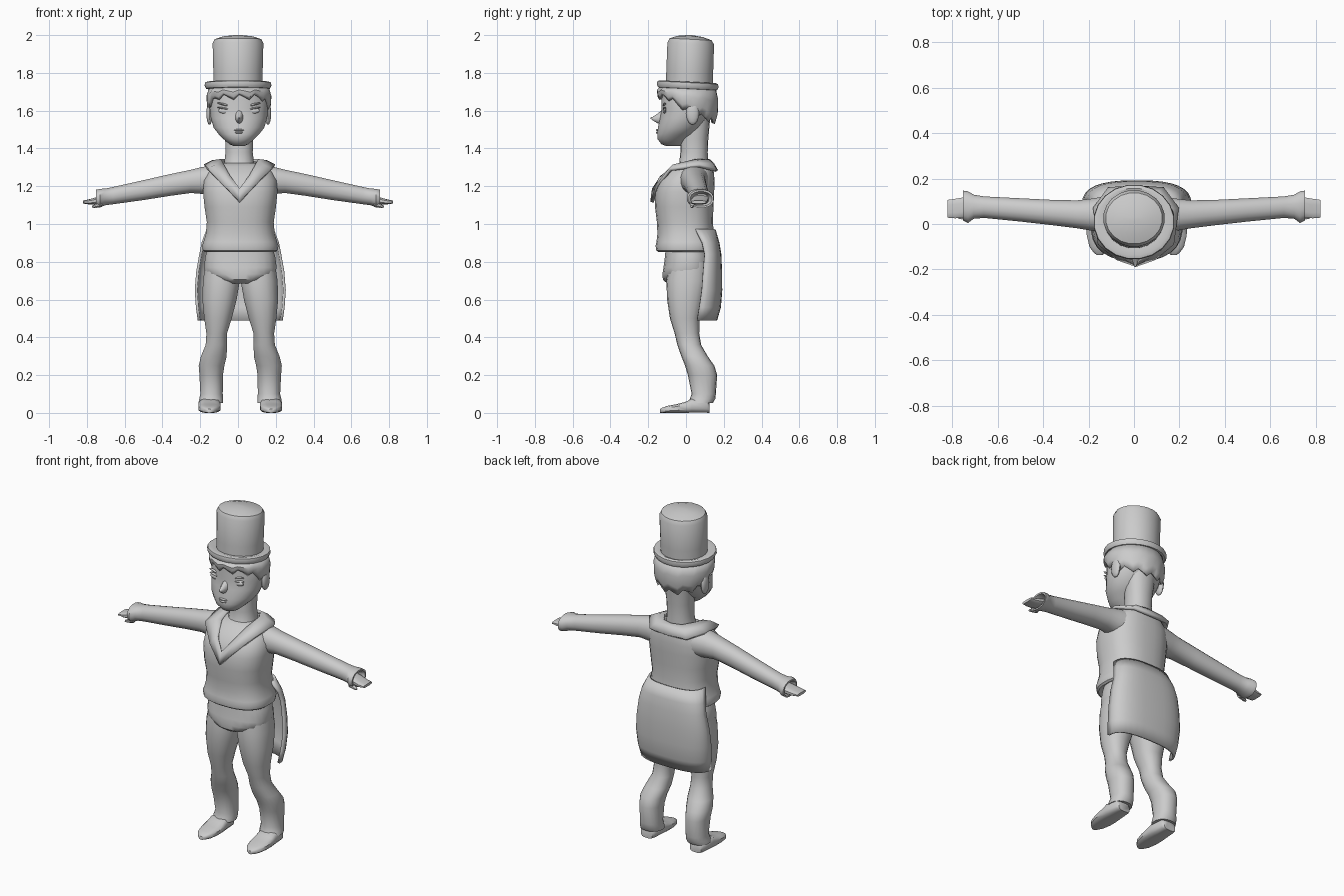
import bpy, bmesh, math
from mathutils import Vector

grey = bpy.data.materials.new("plain_grey")
grey.diffuse_color = (0.6, 0.6, 0.6, 1)
OFF = 0.012          # the body sits slightly off the centre line


def finish(name, bm, angle=42, solid=0, outward=True):
    bmesh.ops.recalc_face_normals(bm, faces=bm.faces)
    me = bpy.data.meshes.new(name)
    bm.to_mesh(me)
    bm.free()
    for p in me.polygons:
        p.use_smooth = True
    me.set_sharp_from_angle(angle=math.radians(angle))
    me.materials.append(grey)
    ob = bpy.data.objects.new(name, me)
    bpy.context.collection.objects.link(ob)
    if solid:
        m = ob.modifiers.new("thickness", 'SOLIDIFY')
        m.thickness = solid
        m.offset = 0
    return ob


def skin(bm, rows, closed=True, caps=True):
    """Bridge rows of points with quads."""
    vs = [[bm.verts.new(p) for p in r] for r in rows]
    n = len(vs[0])
    for a, b in zip(vs, vs[1:]):
        for i in range(n if closed else n - 1):
            j = (i + 1) % n
            bm.faces.new((a[i], a[j], b[j], b[i]))
    if caps:
        bm.faces.new(vs[0])
        bm.faces.new(vs[-1])


def ring(axis, t, a0, a1, b0, b1, n, p):
    """Rounded section perpendicular to an axis, spanning a0..a1 and b0..b1."""
    pts = []
    for i in range(n):
        th = 2 * math.pi * (i + 0.5) / n
        c, s = math.cos(th), math.sin(th)
        a = (a0 + a1) / 2 + (a1 - a0) / 2 * math.copysign(abs(c) ** (2 / p), c)
        b = (b0 + b1) / 2 + (b1 - b0) / 2 * math.copysign(abs(s) ** (2 / p), s)
        pts.append({'x': (t, a, b), 'y': (a, t, b), 'z': (a, b, t)}[axis])
    return pts


def loft(name, axis, rings, n=24, p=2.2, sx=1, dx=0, tilt=0, angle=42):
    bm = bmesh.new()
    skin(bm, [[(sx * x + dx, y, z - tilt * (y - 0.02)) for x, y, z in ring(axis, *r, n, p)]
              for r in rings])
    return finish(name, bm, angle)


def upright(name, rows, **kw):
    """Loft along z from rows of (z, half width, front y, back y)."""
    return loft(name, 'z', [(z, -w, w, f, b) for z, w, f, b in rows], **kw)


def ball(name, loc, size, rot=0):
    bm = bmesh.new()
    bmesh.ops.create_uvsphere(bm, u_segments=14, v_segments=8, radius=1)
    for v in bm.verts:
        v.co = Vector([a * b for a, b in zip(v.co, size)])
    ob = finish(name, bm)
    ob.location = loc
    ob.rotation_euler[1] = rot
    return ob


# Top hat
upright("hat_crown", [(1.73, .132, -.108, .143), (1.80, .132, -.106, .145), (1.955, .136, -.100, .15),
                      (1.978, .125, -.088, .138), (1.993, .08, -.045, .09), (2.0, .02, .012, .034)],
        n=20, p=2, tilt=.05)
upright("hat_brim", [(1.713, .155, -.135, .155), (1.716, .170, -.150, .168), (1.732, .179, -.157, .174),
                     (1.748, .176, -.153, .172), (1.753, .160, -.138, .158), (1.745, .13, -.105, .14)],
        n=20, p=2, tilt=.05)

# Head and neck
upright("head", [(1.413, .028, -.105, -.03), (1.422, .05, -.13, -.015), (1.45, .083, -.152, .01),
                 (1.475, .108, -.153, .05), (1.51, .135, -.15, .085), (1.56, .150, -.138, .12),
                 (1.61, .156, -.130, .138), (1.66, .156, -.132, .145), (1.72, .14, -.125, .14)],
        p=2.1, dx=.005)
upright("neck", [(1.22, .11, -.10, .12), (1.28, .092, -.06, .12), (1.32, .08, -.036, .118),
                 (1.38, .073, -.03, .115), (1.45, .075, -.03, .118), (1.58, .09, -.02, .13)], n=18, dx=.006)

# Hair: ragged rim, low at the back and high over the forehead
bm = bmesh.new()
rows = [[], [], [], []]
N = 36
for i in range(N):
    th = 2 * math.pi * i / N
    c, s = math.cos(th), math.sin(th)          # s = -1 is the face side
    low = 1.60 - 0.055 * s if s > 0 else 1.60 + 0.075 * min(1, -s * 1.4)
    low += (0.013, 0, -0.015)[i % 3]
    for k, (t, r) in enumerate([(0, .94), (.4, 1.03), (.75, 1.02), (1, .93)]):
        grow = r if s > -0.2 else r + (0.04 if k == 3 else 0)
        rows[3 - k].append((.005 + .161 * grow * c, .008 + .152 * grow * s, 1.722 + (low - 1.722) * (t if k else 0)))
skin(bm, rows, caps=False)
finish("hair", bm, 35, solid=.012)

# Face: nose, mouth, eyes, brows, ears
loft("nose", 'y', [(-.12, -.024, .024, 1.525, 1.61), (-.15, -.018, .018, 1.533, 1.585),
                   (-.175, -.009, .009, 1.548, 1.568), (-.188, -.003, .003, 1.558, 1.564)], n=10, p=2, dx=.006)
ball("upper_lip", (.005, -.150, 1.497), (.027, .009, .006))
ball("lower_lip", (.005, -.151, 1.484), (.021, .009, .006))
for side, s in (("left", 1), ("right", -1)):
    ball(side + "_eye", (.005 + s * .078, -.112, 1.598), (.033, .009, .014), -s * .12)
    ball(side + "_eyelid", (.005 + s * .078, -.113, 1.612), (.038, .010, .005), -s * .15)
    ball(side + "_brow", (.005 + s * .075, -.114, 1.632), (.042, .009, .006), -s * .22)
    ball(side + "_ear", (.004 + s * .155, .035, 1.585), (.017, .034, .06))

# Sweater body with rolled hem
upright("sweater", [(.862, .17, -.12, .12), (.852, .188, -.148, .14), (.86, .199, -.158, .155),
                    (.885, .203, -.162, .16), (.905, .196, -.157, .155), (.95, .183, -.152, .148),
                    (1.01, .178, -.155, .143), (1.09, .19, -.165, .146), (1.17, .198, -.163, .15),
                    (1.23, .194, -.142, .152), (1.275, .172, -.102, .148), (1.305, .138, -.062, .142),
                    (1.322, .10, -.036, .128)], n=28, p=2.5, dx=OFF)

# Collar: strip from the nape round to the V at the chest
inner = [(0, .122, 1.335), (.06, .112, 1.337), (.098, .05, 1.335), (.085, -.045, 1.31),
         (.05, -.128, 1.25), (0, -.171, 1.185)]
outer = [(0, .162, 1.28), (.12, .156, 1.285), (.185, .07, 1.308), (.165, -.085, 1.288),
         (.085, -.150, 1.205), (0, -.180, 1.115)]
bm = bmesh.new()
for s in (1, -1):
    mid = [((Vector(a) + Vector(b)) / 2 + Vector((0, 0, .008))) for a, b in zip(inner, outer)]
    skin(bm, [[(s * p[0] + OFF * .7, p[1], p[2]) for p in r] for r in (inner, mid, outer)],
         closed=False, caps=False)
bmesh.ops.remove_doubles(bm, verts=bm.verts, dist=1e-4)
finish("collar", bm, 40, solid=.018)

# Arms with flared cuffs, hands and thumbs
for side, s in (("left", 1), ("right", -1)):
    loft(side + "_sleeve", 'x', [(.09, -.04, .13, 1.15, 1.318), (.19, -.03, .112, 1.158, 1.303),
                                 (.25, -.02, .105, 1.163, 1.288), (.36, -.006, .107, 1.148, 1.265),
                                 (.50, .01, .114, 1.126, 1.233), (.66, .026, .122, 1.104, 1.197),
                                 (.705, .022, .13, 1.098, 1.188), (.73, .003, .145, 1.087, 1.187),
                                 (.752, .014, .148, 1.085, 1.182), (.752, .022, .138, 1.094, 1.172),
                                 (.71, .04, .12, 1.105, 1.16)], n=16, sx=s)
    loft(side + "_hand", 'x', [(.69, .035, .12, 1.115, 1.155), (.75, .028, .118, 1.104, 1.142),
                               (.785, .024, .112, 1.103, 1.132), (.82, .027, .107, 1.108, 1.124)],
         n=12, p=3, sx=s)
    loft(side + "_thumb", 'x', [(.72, .022, .05, 1.09, 1.125), (.757, .02, .042, 1.085, 1.106),
                                (.772, .022, .036, 1.086, 1.097)], n=8, sx=s)

# Hips with a low rounded front
upright("hips", [(.88, .17, -.108, .12), (.83, .186, -.112, .13), (.77, .194, -.12, .132),
                 (.735, .184, -.126, .13), (.705, .13, -.123, .12), (.685, .06, -.10, .10)], p=2.4, dx=OFF)

# Trouser legs and shoes; leg rows are (z, centre x, half width, front, back)
legs = [(.80, .098, .085, -.09, .12), (.70, .100, .099, -.104, .12), (.6, .110, .092, -.10, .10),
        (.5, .118, .074, -.085, .072), (.42, .125, .055, -.06, .07), (.36, .127, .057, -.046, .08),
        (.30, .140, .069, -.025, .115), (.25, .152, .069, -.005, .15), (.2, .154, .063, .01, .165),
        (.1, .152, .060, .03, .158), (.075, .154, .064, .02, .155), (.052, .156, .066, .015, .142),
        (.055, .156, .05, .03, .125)]
for side, s in (("left", 1), ("right", -1)):
    loft(side + "_leg", 'z', [(z, c - w, c + w, f, b) for z, c, w, f, b in legs], n=18, sx=s, dx=OFF)
    shoe = [(.125, .038, .05), (.11, .05, .072), (.03, .058, .076), (.0, .06, .06),
            (-.05, .058, .047), (-.10, .046, .037), (-.125, .028, .028), (-.137, .012, .02)]
    loft(side + "_shoe", 'y', [(y, .163 - w, .163 + w, 0, h) for y, w, h in shoe],
         n=12, p=3.2, sx=s, dx=OFF)

# Coat tail wrapping the back: rows are (z, half width, front y, back y)
tail = [(.97, .172, .05, .150), (.90, .198, .085, .170), (.84, .210, .098, .180), (.75, .226, .09, .184),
        (.65, .234, .083, .185), (.56, .228, .07, .178), (.49, .218, .058, .158)]
bm = bmesh.new()
rows = []
for z, w, f, b in tail:
    row = []
    for i in range(17):
        c, s = math.cos(math.pi * i / 16), math.sin(math.pi * i / 16)
        row.append((OFF + w * math.copysign(abs(c) ** .75, c), f + (b - f) * max(s, 0) ** .75, z))
    rows.append(row)
skin(bm, rows, closed=False, caps=False)
finish("coat_tail", bm, 50, solid=.014)
